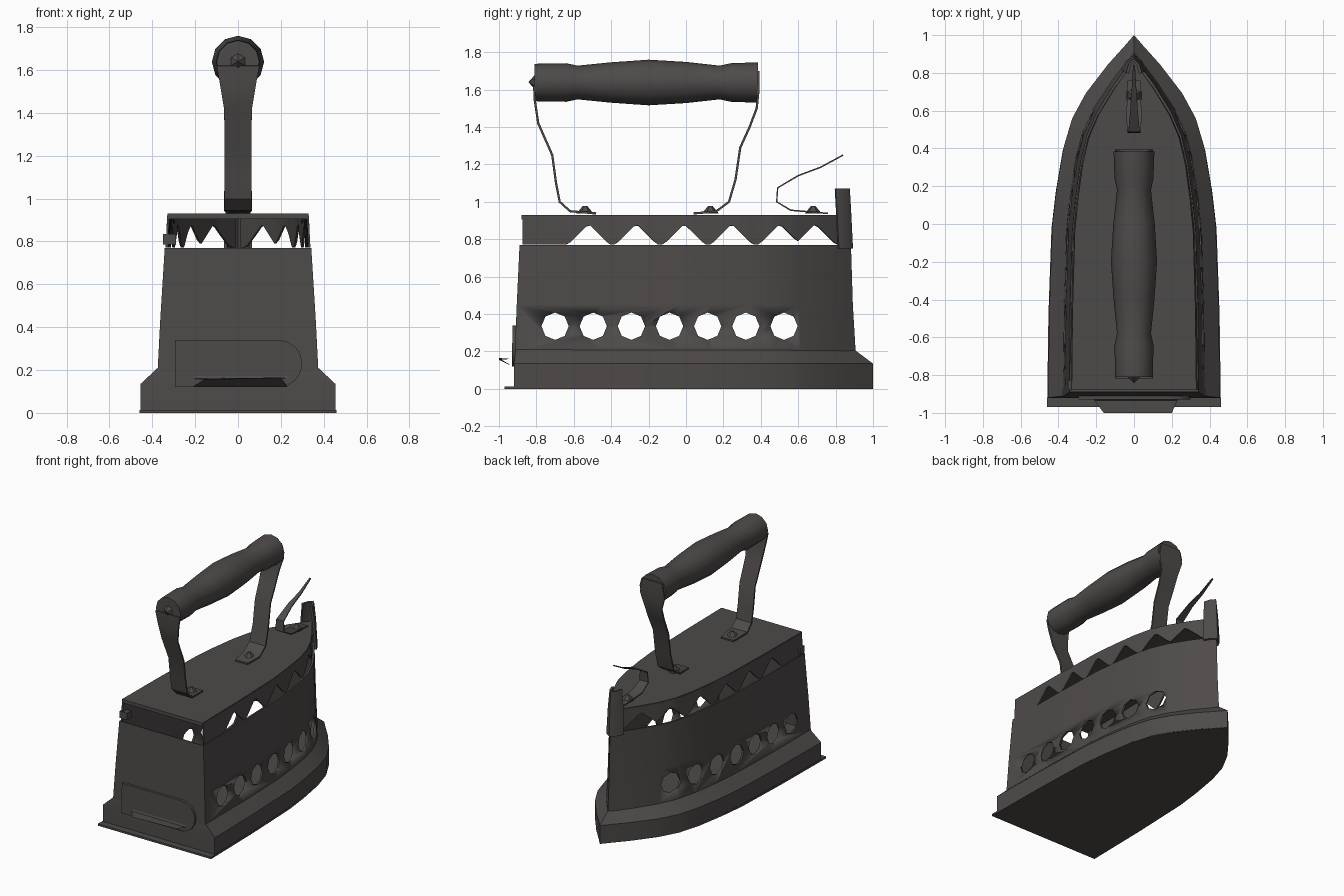
import bpy, bmesh, math
from mathutils import Matrix

if "Cube" in bpy.data.objects:
    bpy.data.objects.remove(bpy.data.objects["Cube"], do_unlink=True)

iron = bpy.data.materials.new("dark_iron")
iron.use_nodes = True
COLOUR = (0.075, 0.069, 0.066, 1)
iron.diffuse_color = COLOUR
iron.node_tree.nodes["Principled BSDF"].inputs["Base Color"].default_value = COLOUR

# Pointed plan shape: fraction along the length, fraction of the half width
SHAPE = [(0, 1), (.25, .985), (.48, .95), (.58, .9), (.69, .82),
         (.77, .72), (.84, .56), (.92, .3), (.97, .11), (1, 0)]


def half_width(t):
    for (a, u), (b, v) in zip(SHAPE, SHAPE[1:]):
        if t <= b:
            return u + (v - u) * (t - a) / (b - a)
    return 0


def outline(w, y0, y1, z):
    side = [(w * x, y0 + (y1 - y0) * t, z) for t, x in SHAPE]
    return side + [(-x, y, z) for x, y, z in side[-2::-1]]


def finish(name, bm, thick=0, angle=35):
    bmesh.ops.recalc_face_normals(bm, faces=bm.faces)
    mesh = bpy.data.meshes.new(name)
    bm.to_mesh(mesh)
    bm.free()
    ob = bpy.data.objects.new(name, mesh)
    bpy.context.collection.objects.link(ob)
    mesh.materials.append(iron)
    bpy.ops.object.select_all(action='DESELECT')
    ob.select_set(True)
    bpy.context.view_layer.objects.active = ob
    if thick:
        mod = ob.modifiers.new("thickness", 'SOLIDIFY')
        mod.thickness, mod.offset = thick, 0
        bpy.ops.object.modifier_apply(modifier=mod.name)
    bpy.ops.object.shade_smooth_by_angle(angle=math.radians(angle))
    return ob


def loft(name, rings, closed=True, caps=False, thick=0, angle=35):
    bm = bmesh.new()
    rows = [[bm.verts.new(p) for p in r] for r in rings]
    n = len(rows[0])
    for a, b in zip(rows, rows[1:]):
        for i in range(n if closed else n - 1):
            j = (i + 1) % n
            bm.faces.new((a[i], a[j], b[j], b[i]))
    if caps:
        bm.faces.new(rows[0])
        bm.faces.new(rows[-1])
    return finish(name, bm, thick, angle)


def ribbon(name, path, thick=0.012):
    # Path entries are y, z and half width
    return loft(name, [[(-w, y, z), (w, y, z)] for y, z, w in path],
                closed=False, thick=thick)


def cone(name, r1, r2, depth, loc, rot=0, segments=6):
    bm = bmesh.new()
    bmesh.ops.create_cone(bm, cap_ends=True, segments=segments, radius1=r1, radius2=r2,
                          depth=depth, matrix=Matrix.Translation(loc) @ Matrix.Rotation(rot, 4, 'X'))
    return finish(name, bm)


# Sole with sloped shoulder, and the thin plate beneath it
loft("sole", [outline(.455, -.92, 1, .005), outline(.455, -.92, 1, .135),
              outline(.375, -.91, .9, .21)], caps=True)
loft("sole_plate", [outline(.46, -.97, 1, 0), outline(.46, -.97, 1, .014)], caps=True)

# Fire box wall with a row of air holes
wall = loft("body_wall", [outline(.37, -.91, .9, .2), outline(.357, -.9, .885, .45),
                          outline(.337, -.885, .875, .77)], thick=.014)
bm = bmesh.new()
for i in range(7):
    place = Matrix.Translation((0, -.7 + i * .204, .335)) @ Matrix.Rotation(math.pi / 2, 4, 'Y')
    bmesh.ops.create_cone(bm, cap_ends=True, segments=8, radius1=.073, radius2=.073,
                          depth=1.2, matrix=place)
cutter = finish("hole_cutter", bm)
cutter.hide_render = True
cut = wall.modifiers.new("holes", 'BOOLEAN')
cut.object, cut.operation, cut.solver = cutter, 'DIFFERENCE', 'EXACT'
bpy.context.view_layer.objects.active = wall
bpy.ops.object.modifier_apply(modifier=cut.name)
bpy.data.objects.remove(cutter, do_unlink=True)

# Lid plate and its toothed side skirts
loft("lid", [outline(.328, -.88, .86, .905), outline(.328, -.88, .86, .93)], caps=True)
OPENINGS = [-.52 + .255 * i for i in range(5)] + [.69]
for side, name in ((1, "left_skirt"), (-1, "right_skirt")):
    top, low = [], []
    for i in range(81):
        t = i / 81
        y = -.875 + 1.73 * t
        gap = min(abs(y - c) for c in OPENINGS)
        z = .772 + .11 * max(0, 1 - gap / .11)
        top.append((side * .325 * half_width(t), y, .925))
        low.append((side * .333 * half_width(t), y, z))
    loft(name, [top, low], closed=False, thick=.01)

# Rear hinge leaf at the right front corner
bm = bmesh.new()
bmesh.ops.create_cube(bm, size=1, matrix=Matrix.Translation((-.32, -.85, .81))
                      @ Matrix.Diagonal((.06, .05, .05, 1)))
finish("lid_hinge", bm)

# Folded post at the tip
loft("tip_post", [[(-w, y - .07, z), (-w * .6, y - .025, z), (0, y, z), (w * .6, y - .025, z),
                   (w, y - .07, z)] for w, y, z in
                  ((.06, .885, .75), (.05, .875, .95), (.035, .868, 1.07))],
     closed=False, thick=.016)

# Turned handle
rings = []
for y, r in ((-.81, .1), (-.64, .103), (-.58, .09), (-.4, .108), (-.2, .122),
             (0, .11), (.18, .09), (.24, .103), (.385, .108)):
    rings.append([(r * math.sin(k * math.tau / 12), y, 1.638 + r * math.cos(k * math.tau / 12))
                  for k in range(12)])
loft("handle", rings, caps=True)
cone("handle_pin", .04, 0, .035, (0, -.825, 1.64), math.pi / 2)

# Bent straps that hold the handle, and the latch
ribbon("front_strap", [(-.812, 1.62, .1), (-.808, 1.54, .085), (-.79, 1.42, .065),
                       (-.715, 1.25, .062), (-.695, 1.1, .062), (-.675, 1.0, .062),
                       (-.62, .95, .065), (-.48, .938, .05)])
ribbon("back_strap", [(.388, 1.7, .08), (.388, 1.6, .1), (.378, 1.5, .07), (.34, 1.4, .065),
                      (.29, 1.29, .062), (.265, 1.12, .062), (.23, 1.0, .065),
                      (.16, .948, .065), (.04, .938, .05)])
ribbon("latch", [(.84, 1.25, .005), (.72, 1.185, .012), (.6, 1.14, .02), (.49, 1.075, .03),
                 (.485, 1.0, .035), (.56, .955, .04), (.76, .938, .035)], .008)
for name, y in (("front_rivet", -.54), ("back_rivet", .13), ("latch_rivet", .68)):
    cone(name, .045, .012, .04, (0, y, .958))

# Ash door with one rounded end, and its lip
arc = [(.19 + .11 * math.cos(a), .23 + .11 * math.sin(a))
       for a in [math.pi * (k / 8 - .5) for k in range(9)]]
door = [(-.295, .12)] + arc + [(-.295, .34)]
loft("ash_door", [[(x, y - .01 * (.34 - z), z) for x, z in door] for y in (-.928, -.905)],
     caps=True)
loft("door_lip", [[(-.21, -.915, .205), (.23, -.915, .205)],
                  [(-.21, -.935, .16), (.23, -.935, .16)],
                  [(-.16, -1, .155), (.2, -1, .165)],
                  [(-.21, -.93, .122), (.23, -.93, .122)]], closed=False)
